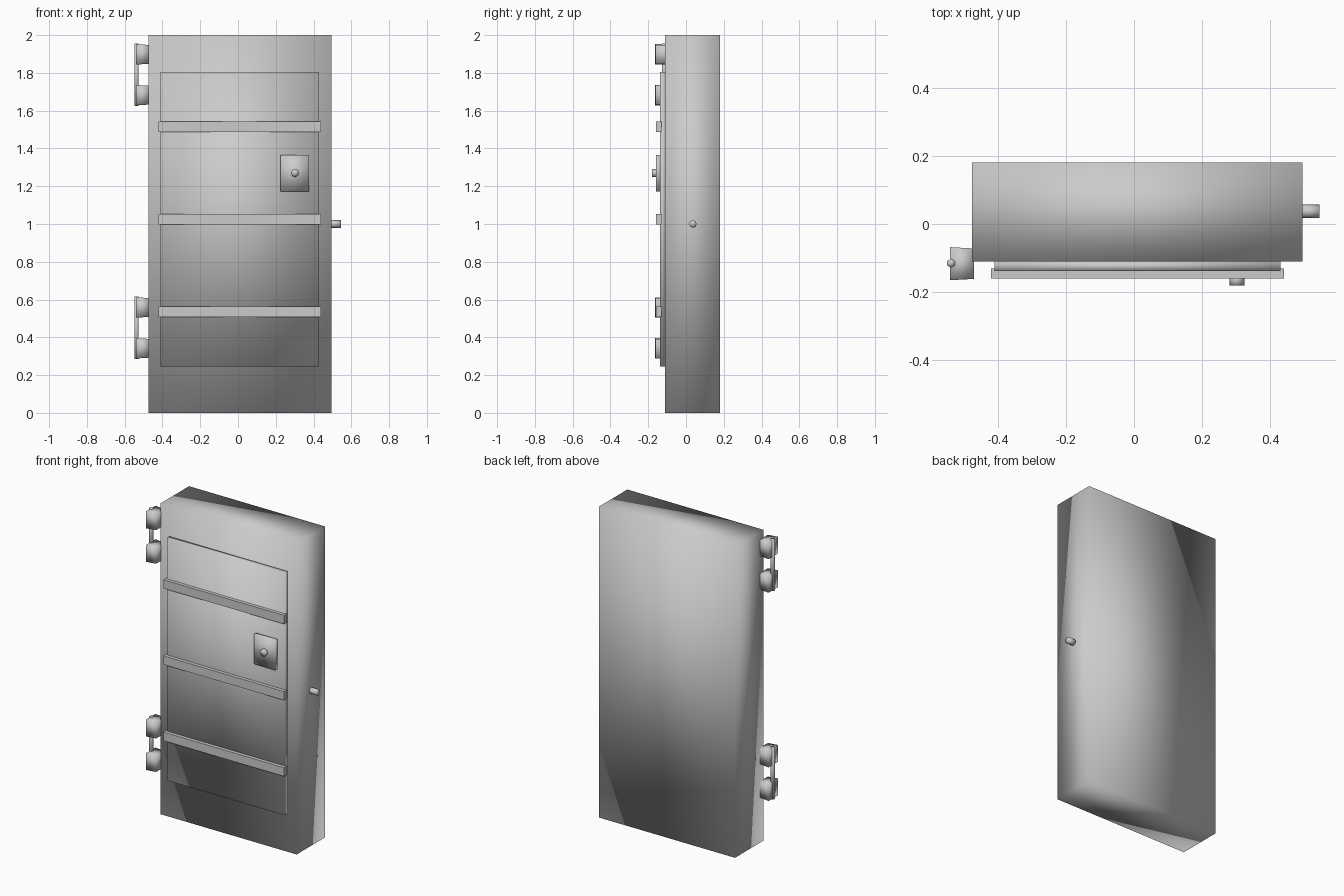
import bpy, bmesh
from math import radians
from mathutils import Matrix, Vector

if "Cube" in bpy.data.objects:
    bpy.data.objects.remove(bpy.data.objects["Cube"], do_unlink=True)

steel = bpy.data.materials.new("grey_steel")
steel.use_nodes = True
steel.diffuse_color = (0.6, 0.6, 0.6, 1)
steel.node_tree.nodes["Principled BSDF"].inputs["Base Color"].default_value = (0.6, 0.6, 0.6, 1)


def finish(name, bm, smooth):
    bmesh.ops.recalc_face_normals(bm, faces=bm.faces)
    for f in bm.faces:
        f.smooth = smooth
    mesh = bpy.data.meshes.new(name)
    bm.to_mesh(mesh)
    bm.free()
    mesh.materials.append(steel)
    obj = bpy.data.objects.new(name, mesh)
    bpy.context.collection.objects.link(obj)


def box(name, x, y, z, smooth=True, taper=1.0):
    """Box between three (low, high) ranges; taper shrinks its +x end."""
    bm = bmesh.new()
    bmesh.ops.create_cube(bm, size=1)
    centre = Vector([(r[0] + r[1]) / 2 for r in (x, y, z)])
    for v in bm.verts:
        s = taper if v.co.x > 0 else 1
        size = Vector((x[1] - x[0], (y[1] - y[0]) * s, (z[1] - z[0]) * s))
        v.co = centre + v.co * size
    finish(name, bm, smooth)


def rod(name, centre, radius, length, axis, sides=8):
    """Capped cylinder along the given axis."""
    turn = {"X": Matrix.Rotation(radians(90), 4, "Y"),
            "Y": Matrix.Rotation(radians(90), 4, "X"),
            "Z": Matrix.Identity(4)}[axis]
    bm = bmesh.new()
    bmesh.ops.create_cone(bm, cap_ends=True, segments=sides, radius1=radius,
                          radius2=radius, depth=length,
                          matrix=Matrix.Translation(centre) @ turn)
    finish(name, bm, True)


# Thick door slab and its raised front panel
box("door_slab", (-0.475, 0.495), (-0.11, 0.18), (0, 2))
box("front_panel", (-0.41, 0.43), (-0.138, -0.11), (0.245, 1.805))

# Horizontal reinforcing straps
for label, z in (("lower", 0.535), ("middle", 1.025), ("upper", 1.515)):
    box(label + "_strap", (-0.42, 0.44), (-0.16, -0.13), (z - 0.028, z + 0.028), smooth=False)

# Lock plate with its round knob
box("lock_plate", (0.225, 0.377), (-0.16, -0.135), (1.173, 1.365))
rod("lock_knob", (0.302, -0.165, 1.27), 0.022, 0.03, "Y")

# Bolt on the closing edge
rod("side_bolt", (0.515, 0.037, 1.0), 0.02, 0.06, "X")

# Hinges: two knuckles joined by a pin
for label, z in (("lower", 0.45), ("upper", 1.79)):
    for part, dz in (("bottom", -0.108), ("top", 0.108)):
        box(label + "_hinge_" + part + "_knuckle", (-0.54, -0.47), (-0.165, -0.068),
            (z + dz - 0.054, z + dz + 0.054), taper=0.92)
    rod(label + "_hinge_pin", (-0.537, -0.115, z), 0.013, 0.33, "Z", sides=6)
